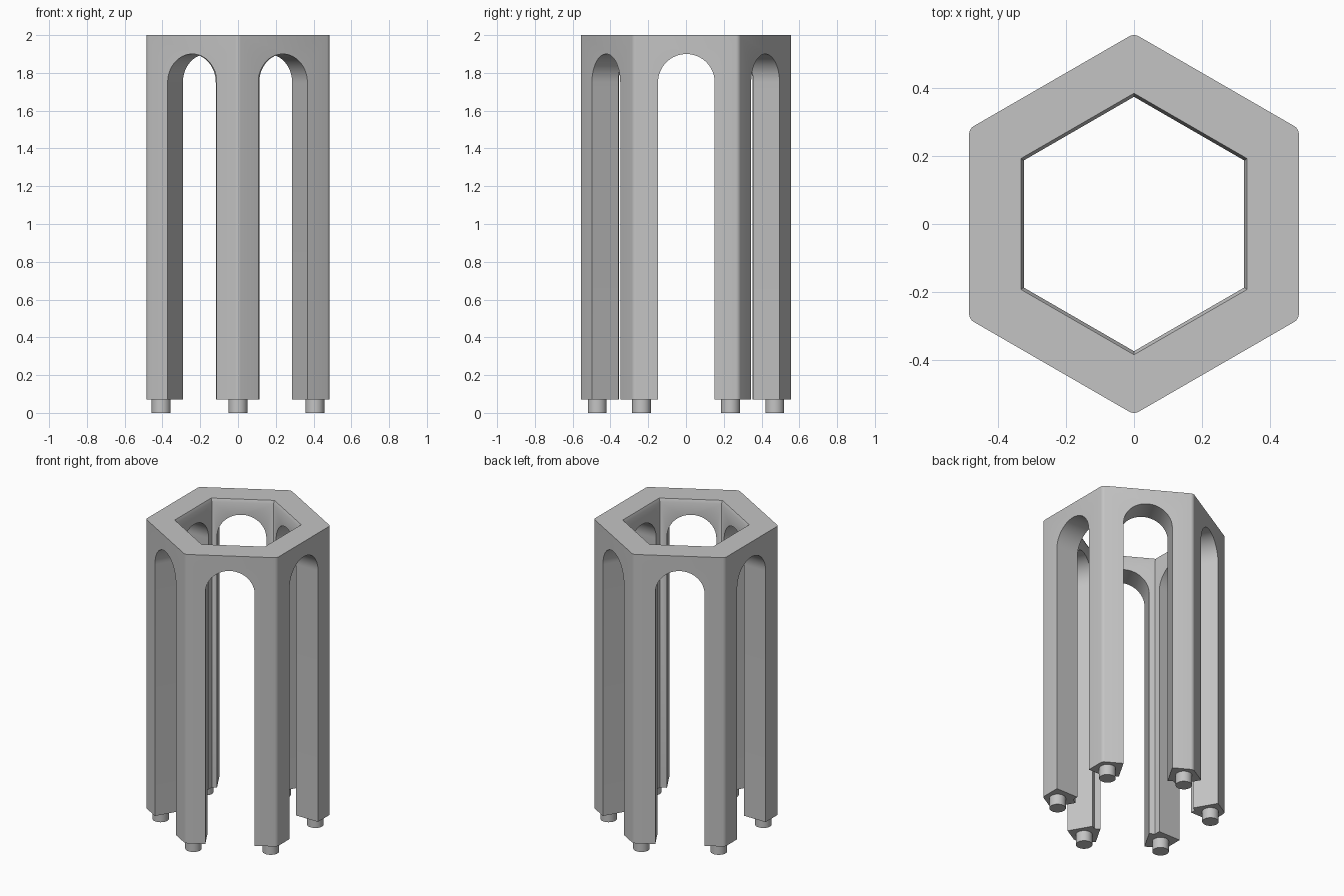
import bpy, bmesh, math
from mathutils import Matrix

if "Cube" in bpy.data.objects:
    bpy.data.objects.remove(bpy.data.objects["Cube"], do_unlink=True)

APOTHEM, INNER, LIP = 0.485, 0.324, 0.333
FOOT, TOP = 0.07, 2.0
ARCH_R, ARCH_Z = 0.15, 1.75

grey = bpy.data.materials.new("plain grey")
grey.use_nodes = True
colour = (0.55, 0.55, 0.55, 1)
grey.diffuse_color = colour
grey.node_tree.nodes["Principled BSDF"].inputs["Base Color"].default_value = colour


def make_object(name, bm):
    bmesh.ops.recalc_face_normals(bm, faces=bm.faces)
    mesh = bpy.data.meshes.new(name)
    bm.to_mesh(mesh)
    bm.free()
    mesh.materials.append(grey)
    obj = bpy.data.objects.new(name, mesh)
    bpy.context.collection.objects.link(obj)
    return obj


def select_only(obj):
    bpy.ops.object.select_all(action='DESELECT')
    obj.select_set(True)
    bpy.context.view_layer.objects.active = obj


def hexagon(bm, apothem, z):
    r = apothem / math.cos(math.pi / 6)
    angles = [math.radians(30 + 60 * i) for i in range(6)]
    return [bm.verts.new((r * math.cos(a), r * math.sin(a), z)) for a in angles]


# Hexagonal tube with a sloped lip and rounded outer corners
bm = bmesh.new()
profile = [(APOTHEM, FOOT), (APOTHEM, TOP), (LIP, TOP), (INNER, TOP - 0.02), (INNER, FOOT)]
rings = [hexagon(bm, a, z) for a, z in profile]
for k, ring in enumerate(rings):
    other = rings[(k + 1) % len(rings)]
    for i in range(6):
        j = (i + 1) % 6
        bm.faces.new((ring[i], ring[j], other[j], other[i]))
corners = [bm.edges.get((a, b)) for a, b in zip(rings[0], rings[1])]
bmesh.ops.bevel(bm, geom=corners, offset=0.015, segments=4, profile=0.5, affect='EDGES')
frame = make_object("arched_frame", bm)

# Round-topped openings, each cut straight through two opposite walls
for angle, shift in ((0, 0.002), (60, 0), (-60, -0.006)):
    bm = bmesh.new()
    outline = [(-ARCH_R, -0.5)]
    outline += [(-ARCH_R * math.cos(math.pi * i / 32), ARCH_Z + ARCH_R * math.sin(math.pi * i / 32))
                for i in range(33)]
    outline.append((ARCH_R, -0.5))
    face = bm.faces.new([bm.verts.new((-1, y + shift, z)) for y, z in outline])
    wall = bmesh.ops.extrude_face_region(bm, geom=[face])
    moved = [v for v in wall["geom"] if isinstance(v, bmesh.types.BMVert)]
    bmesh.ops.translate(bm, verts=moved, vec=(2, 0, 0))
    bm.transform(Matrix.Rotation(math.radians(angle), 4, 'Z'))
    cutter = make_object("arch_cutter", bm)
    cutter.hide_render = True

    select_only(frame)
    cut = frame.modifiers.new("arch", 'BOOLEAN')
    cut.operation = 'DIFFERENCE'
    cut.solver = 'EXACT'
    cut.object = cutter
    bpy.ops.object.modifier_apply(modifier=cut.name)
    bpy.data.objects.remove(cutter, do_unlink=True)

select_only(frame)
bpy.ops.object.shade_smooth_by_angle(angle=math.radians(25))

# Round peg under each leg
for i in range(6):
    a = math.radians(30 + 60 * i)
    bm = bmesh.new()
    bmesh.ops.create_cone(bm, cap_ends=True, segments=32, radius1=0.05, radius2=0.05, depth=FOOT + 0.01)
    bm.transform(Matrix.Translation((0.47 * math.cos(a), 0.47 * math.sin(a), (FOOT + 0.01) / 2)))
    peg = make_object("foot_peg", bm)
    select_only(peg)
    bpy.ops.object.shade_smooth_by_angle(angle=math.radians(30))
